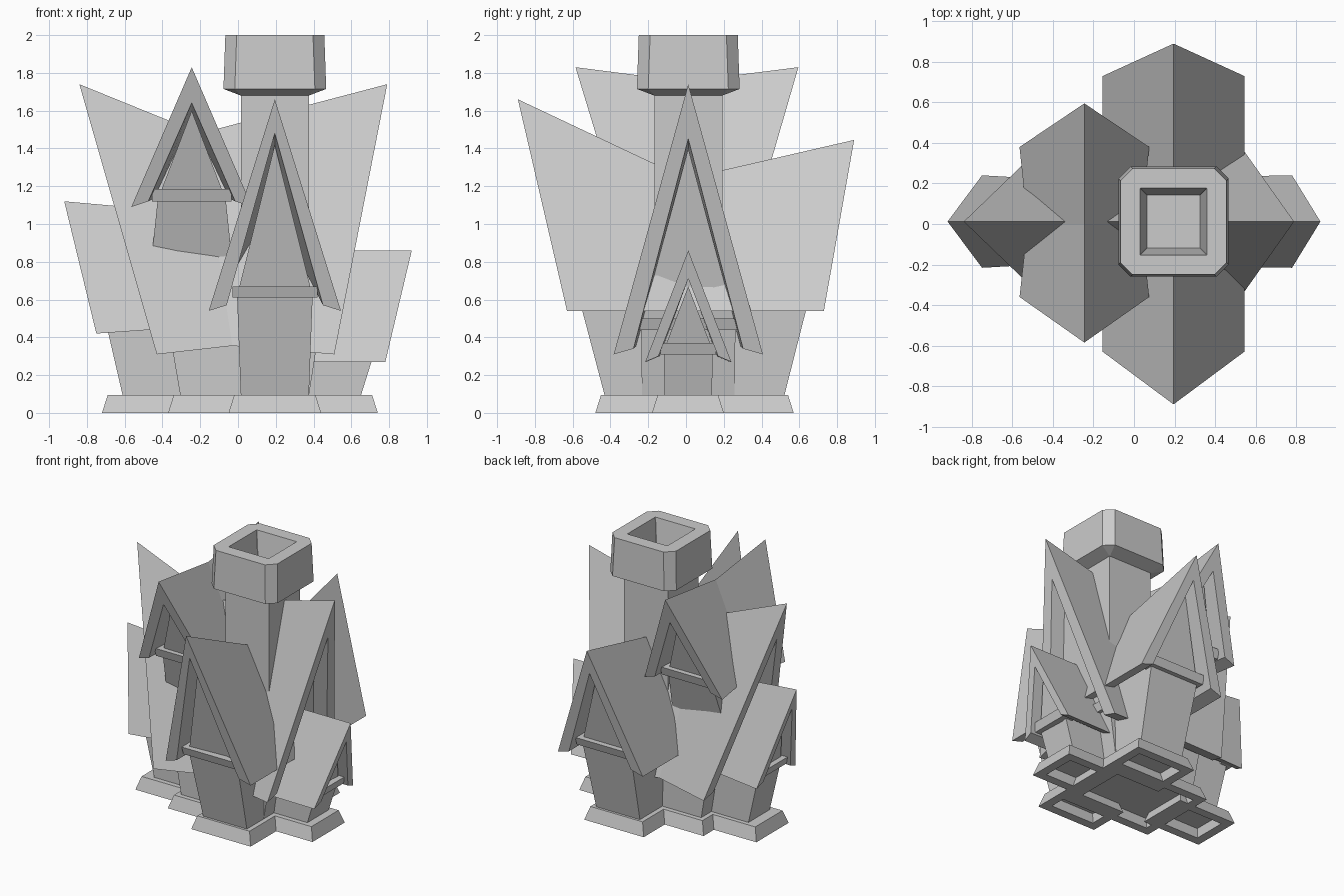
import bpy, bmesh

if "Cube" in bpy.data.objects:
    bpy.data.objects.remove(bpy.data.objects["Cube"])

CX, CY = 0.195, 0.012      # crossing of the two long wings
DX = -0.245                # upper cross gable position


def loft(name, rings, closed=False):
    """Skin a list of equal-length rings; cap both ends unless closed."""
    bm = bmesh.new()
    vs = [[bm.verts.new(p) for p in r] for r in rings]
    n = len(rings[0])
    pairs = list(zip(vs, vs[1:]))
    if closed:
        pairs.append((vs[-1], vs[0]))
    for a, b in pairs:
        for i in range(n):
            j = (i + 1) % n
            bm.faces.new((a[i], a[j], b[j], b[i]))
    if not closed:
        bm.faces.new(vs[0])
        bm.faces.new(vs[-1])
    bmesh.ops.recalc_face_normals(bm, faces=bm.faces)
    me = bpy.data.meshes.new(name)
    bm.to_mesh(me)
    bm.free()
    ob = bpy.data.objects.new(name, me)
    bpy.context.collection.objects.link(ob)
    return ob


def place(axis, c, w, u, z):
    """Point at width w across and u along a wing running on the given axis."""
    return (u, c + w, z) if axis == 'x' else (c + w, u, z)


def roof(name, axis, c, sections, slab, drop):
    """Thick gable roof. section: half width, eave u, eave z, ridge u, ridge z."""
    rings = []
    for h, ue, ze, ur, zr in sections:
        hi, zi = h - slab, ze + 0.03
        ui = ue + (ur - ue) * 0.03 / (zr - ze)
        ua = ur + (ue - ur) * drop / (zr - ze)
        pts = [(-h, ue, ze), (0, ur, zr), (h, ue, ze),
               (hi, ui, zi), (0, ua, zr - drop), (-hi, ui, zi)]
        rings.append([place(axis, c, *p) for p in pts])
    loft(name, rings)


def walls(name, axis, c, hb, zb, ht, zt, sections):
    """Flared walls with gables. section: foot u, wall-top u, gable u, gable z."""
    rings = []
    for ub, ut, ua, za in sections:
        pts = [(-hb, ub, zb), (-ht, ut, zt), (0, ua, za), (ht, ut, zt), (hb, ub, zb)]
        rings.append([place(axis, c, *p) for p in pts])
    loft(name, rings)


def beam(name, axis, c, half, u, out, z0, z1):
    """Tie beam under a gable, leaning outwards."""
    prof = [(u - out * 0.06, z0), (u + out * 0.03, z0),
            (u + out * 0.05, z1), (u - out * 0.06, z1)]
    loft(name, [[place(axis, c, w, a, z) for a, z in prof] for w in (-half, half)])


def rect(x0, x1, y0, y1, d, z):
    return [(x0 - d, y0 - d, z), (x1 + d, y0 - d, z), (x1 + d, y1 + d, z), (x0 - d, y1 + d, z)]


# Main house, ridge along x, sagging in the middle
roof("main_roof", 'x', CY, [(.395, -.43, .31, -.84, 1.74),
                            (.345, -.03, .355, -.2, 1.48),
                            (.395, .51, .31, .79, 1.74)], .105, .29)
walls("main_walls", 'x', CY, .245, .09, .25, .47,
      [(-.305, -.37, -.65, 1.40), (0, 0, -.1, 1.15), (.375, .435, .62, 1.40)])
beam("main_beam_left", 'x', CY, .265, -.37, -1, .44, .5)
beam("main_beam_right", 'x', CY, .265, .435, 1, .44, .5)

# Front-to-back wing
roof("long_roof", 'y', CX, [(.35, -.63, .54, -.89, 1.66),
                            (.35, 0, .54, 0, 1.24),
                            (.35, .73, .54, .89, 1.445)], .095, .18)
walls("long_walls", 'y', CX, .18, .09, .20, .62,
      [(-.43, -.57, -.74, 1.42), (0, 0, 0, .95), (.52, .655, .76, 1.25)])
beam("long_beam_front", 'y', CX, .225, -.57, -1, .61, .67)
beam("long_beam_back", 'y', CX, .225, .655, 1, .61, .67)

# Upper cross gable
roof("upper_roof", 'y', DX, [(.32, -.36, 1.09, -.585, 1.83),
                             (.28, 0, 1.11, 0, 1.755),
                             (.32, .38, 1.09, .595, 1.83)], .09, .19)
walls("upper_walls", 'y', DX, .225, .7, .18, 1.13,
      [(-.15, -.28, -.43, 1.60), (.01, .01, .01, 1.45), (.17, .30, .44, 1.60)])
beam("upper_beam_front", 'y', DX, .21, -.285, -1, 1.12, 1.185)
beam("upper_beam_back", 'y', DX, .21, .305, 1, 1.12, 1.185)

# Small side wings
roof("left_roof", 'x', CY, [(.228, -.75, .42, -.92, 1.12),
                            (.20, -.25, .455, -.25, 1.06)], .07, .15)
walls("left_walls", 'x', CY, .125, .09, .13, .48,
      [(-.61, -.70, -.80, .93), (-.2, -.2, -.2, .85)])
beam("left_beam", 'x', CY, .15, -.70, -1, .46, .52)
roof("right_roof", 'x', CY, [(.228, .78, .27, .92, .86),
                             (.22, .3, .27, .3, .86)], .07, .15)
walls("right_walls", 'x', CY, .125, .09, .13, .33,
      [(.65, .725, .81, .67), (.2, .2, .2, .67)])
beam("right_beam", 'x', CY, .148, .725, 1, .31, .37)

# Foundation rings, hollow underneath, one per wing
feet = {"main": (-.305, .375, CY - .245, CY + .245),
        "front": (.015, .375, -.415, -.235), "back": (.015, .375, .26, .505),
        "left": (-.655, -.305, -.115, .135), "right": (.375, .675, -.115, .135)}
for part, r in feet.items():
    loft(part + "_foundation", [rect(*r, .065, 0), rect(*r, .035, .095),
                                rect(*r, -.005, .095), rect(*r, 0, 0)], closed=True)
    loft(part + "_floor", [rect(*r, .01, .07), rect(*r, .01, .095)])


# Chimney
def chamfered(h, c, z):
    k = h - c
    pts = [(-k, -h), (k, -h), (h, -k), (h, k), (k, h), (-k, h), (-h, k), (-h, -k)]
    return [(CX + x, CY + y, z) for x, y in pts]


loft("chimney_shaft", [rect(CX, CX, CY, CY, .18, z) for z in (.4, 1.7)])
loft("chimney_cap", [chamfered(.18, .002, 1.68), chamfered(.272, .06, 1.715),
                     chamfered(.262, .06, 2.0), chamfered(.165, .002, 2.0),
                     chamfered(.13, .002, 1.78)])
